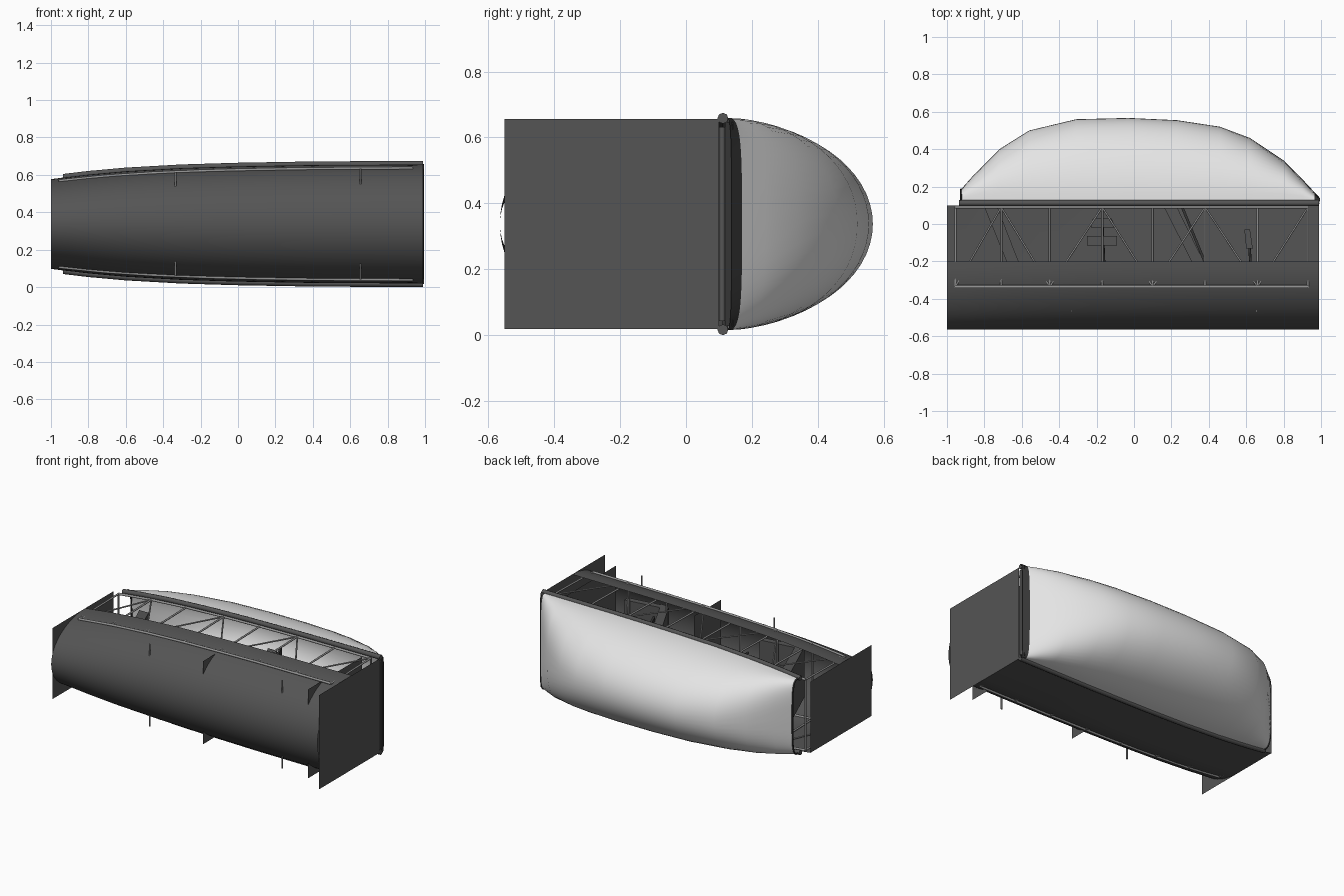
import bpy, bmesh, math
from mathutils import Vector

cube = bpy.data.objects.get("Cube")
if cube:
    bpy.data.objects.remove(cube, do_unlink=True)

MID = 0.3375          # height of the plane of symmetry
SILL, SEAM, BELLY = 0.10, -0.20, -0.565


def material(name, value):
    m = bpy.data.materials.new(name)
    m.use_nodes = True
    col = (value, value, value, 1)
    m.diffuse_color = col
    m.node_tree.nodes["Principled BSDF"].inputs["Base Color"].default_value = col
    return m


SKIN = material("dark grey skin", 0.09)
RIM = material("black rim", 0.035)
TUBE = material("grey tube", 0.30)
GLASS = material("pale canopy", 0.78)


def lerp(table, x):
    for a, b in zip(table, table[1:]):
        if x <= b[0]:
            t = (x - a[0]) / (b[0] - a[0])
            return a[1] + (b[1] - a[1]) * t
    return table[-1][1]


def half(x):
    """Half width of the body at station x."""
    return lerp([(-1, .24), (-.8, .264), (-.6, .282), (-.3, .299), (0, .308),
                 (.4, .315), (1, .318)], x)


def finish(name, bm, mats, angle=40):
    bmesh.ops.recalc_face_normals(bm, faces=bm.faces)
    me = bpy.data.meshes.new(name)
    bm.to_mesh(me)
    bm.free()
    ob = bpy.data.objects.new(name, me)
    bpy.context.collection.objects.link(ob)
    for m in mats:
        me.materials.append(m)
    bpy.ops.object.select_all(action='DESELECT')
    ob.select_set(True)
    bpy.context.view_layer.objects.active = ob
    bpy.ops.object.shade_smooth_by_angle(angle=math.radians(angle))
    return ob


def loft(name, rings, mats, rule=None):
    bm = bmesh.new()
    rows = [[bm.verts.new(p) for p in ring] for ring in rings]
    for a, b in zip(rows, rows[1:]):
        for i in range(len(a) - 1):
            f = bm.faces.new((a[i], a[i + 1], b[i + 1], b[i]))
            if rule:
                f.material_index = rule(f.calc_center_median())
    return finish(name, bm, mats)


def prism(name, outline, depth, mat):
    """Extrude an x-y outline symmetrically across the body."""
    bm = bmesh.new()
    f = bm.faces.new([bm.verts.new((x, y, MID - depth)) for x, y in outline])
    top = bmesh.ops.extrude_face_region(bm, geom=[f])["geom"]
    bmesh.ops.translate(bm, vec=(0, 0, 2 * depth),
                        verts=[v for v in top if isinstance(v, bmesh.types.BMVert)])
    return finish(name, bm, [mat], 20)


def tubes(name, paths, radius, mat):
    cu = bpy.data.curves.new(name, 'CURVE')
    cu.dimensions = '3D'
    cu.bevel_depth, cu.bevel_resolution, cu.use_fill_caps = radius, 2, True
    for path in paths:
        s = cu.splines.new('POLY')
        s.points.add(len(path) - 1)
        for p, co in zip(s.points, path):
            p.co = (*co, 1)
    cu.materials.append(mat)
    ob = bpy.data.objects.new(name, cu)
    bpy.context.collection.objects.link(ob)
    bpy.ops.object.select_all(action='DESELECT')
    ob.select_set(True)
    bpy.context.view_layer.objects.active = ob
    bpy.ops.object.convert(target='MESH')
    bpy.ops.object.shade_smooth_by_angle(angle=math.radians(50))


def plate(name, x, front, back, h):
    bm = bmesh.new()
    bm.faces.new([bm.verts.new((x, y, MID + z)) for y, z in
                  ((front, -h), (back, -h), (back, h), (front, h))])
    finish(name, bm, [SKIN])


# Outer skin: rounded belly, open on the upper side, closed on the lower side
rings = []
for i in range(21):
    x = -1 + 1.99 * i / 20
    w = half(x)
    ring = [(x, SEAM + (BELLY - SEAM) * math.sin(a), MID + w * math.cos(a))
            for a in (math.pi * j / 32 for j in range(33))]
    rings.append(ring + [(x, SILL, MID - w)])
loft("fuselage_skin", rings, [SKIN])

# End plates and inner bulkheads whose corners pass through the belly
plate("end_plate_left", .99, -.55, SILL, half(1))
plate("end_plate_right", -1, -.55, SILL, half(-1))
plate("bulkhead_front", .865, -.49, .09, .30)
plate("bulkhead_middle", .08, -.49, SEAM, .28)

# Canopy: flattened arches that become boxier towards both ends
stations = [(-.925, .065), (-.85, .15), (-.72, .28), (-.56, .38), (-.31, .44), (-.03, .447),
            (.23, .435), (.46, .40), (.62, .34), (.8, .22), (.9, .12), (.965, .05), (.995, .018)]
rings = []
for x, h in stations:
    e = 2 / (2 + 2.2 * (1 - h / .447) ** 1.5)
    w = half(x) + .004
    rings.append([(x, .12 + h * max(0, math.sin(a)) ** e,
                   MID + w * math.copysign(abs(math.cos(a)) ** e, math.cos(a)))
                  for a in (math.pi * j / 32 for j in range(33))])
loft("canopy", rings, [GLASS, RIM], lambda c: 1 if c.x > .965 else 0)

# Dark rim across the canopy ends
prism("canopy_front_rim", [(.96, .118), (.985, .118), (.985, .142), (.96, .142)], .31, RIM)
tubes("canopy_rear_rim", [rings[0]], .005, RIM)

# Truss frame on both sides
nodes = [-.955, -.71, -.45, -.17, .10, .38, .66, .93]
LOW = -.335


def upper(x, s):
    return (x, SILL - .01, MID + s * half(x) * .97)


def lower(x, s):
    return (x, LOW, MID + s * half(x) * .94)


rails, pipes, posts, braces, pins = [], [], [], [], []
for s in (1, -1):
    rails.append([(x, .112, MID + s * (half(x) + .003))
                  for x in (-.935, -.8, -.6, -.3, 0, .4, .99)])
    pipes.append([lower(x, s) for x in nodes])
    pipes.append([upper(x, s) for x in nodes])
    posts += [[upper(x, s), lower(x, s)] for x in nodes]
    for i in range(1, 8, 2):
        for j in (i - 1, i + 1):
            if j < len(nodes):
                braces.append([upper(nodes[i], s), lower(nodes[j], s)])
    for x in (-.335, .655):
        w = half(x)
        pins.append([(x, -.465, MID + s * w * .6), (x, -.465, MID + s * (w - .02))])
tubes("canopy_rails", rails, .0165, SKIN)
tubes("longerons", pipes, .008, TUBE)
tubes("truss_posts", posts, .006, TUBE)
tubes("truss_braces", braces, .005, TUBE)
tubes("belly_pins", pins, .005, TUBE)
tubes("cross_tubes", [[lower(x, 1), lower(x, -1)] for x in nodes]
      + [[upper(x, 1), upper(x, -1)] for x in (nodes[0], nodes[-1])], .006, TUBE)
tubes("front_hoop", [[(.982, .11, MID - .295), (.982, .11, MID + .295)]], .01, SKIN)

# Seats: leaning backs and pans
for name, x, drop in (("rear", -.80, .24), ("front", .16, .30)):
    lean = drop / .6
    foot = x + lean * .52
    prism(name + "_seat_back", [(x, .09), (x + .07, .09), (foot + .06, -.42), (foot, -.42)],
          .17, SKIN)
    prism(name + "_seat_pan", [(foot, -.38), (foot + .28, -.34), (foot + .28, -.38), (foot, -.42)],
          .17, SKIN)
prism("seat_support", [(.25, .09), (.265, .09), (.385, -.2), (.37, -.2)], .2, RIM)

# Instrument boxes, control sticks and grip
prism("instrument_panel", [(-.25, -.065), (-.09, -.065), (-.09, -.115), (-.25, -.115)], .12, SKIN)
prism("instrument_hood", [(-.22, .03), (-.12, .03), (-.1, -.02), (-.23, -.02)], .10, SKIN)
prism("control_grip", [(.59, -.03), (.62, -.03), (.635, -.13), (.6, -.13)], .018, SKIN)
tubes("control_sticks", [[(.617, -.12, MID), (.64, -.45, MID)],
                         [(-.17, .03, MID), (-.15, -.45, MID)]], .007, RIM)
